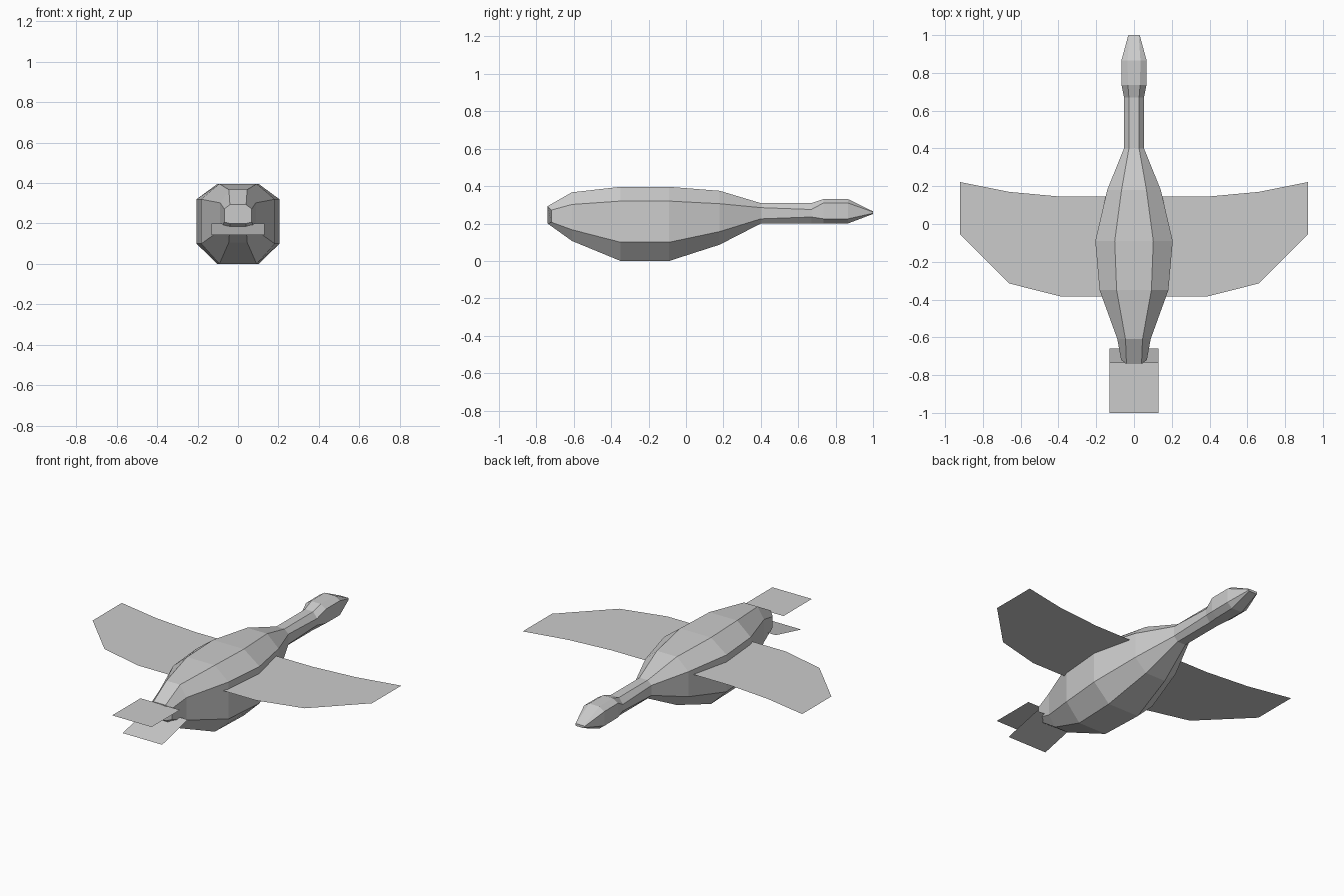
import bpy
import bmesh

cube = bpy.data.objects.get("Cube")
if cube:
    bpy.data.objects.remove(cube, do_unlink=True)

grey = bpy.data.materials.new("plain grey")
grey.use_nodes = True
colour = (0.6, 0.6, 0.6, 1)
grey.diffuse_color = colour
grey.node_tree.nodes["Principled BSDF"].inputs["Base Color"].default_value = colour


def finish(name, bm, closed=False):
    if closed:
        bmesh.ops.recalc_face_normals(bm, faces=bm.faces)
    mesh = bpy.data.meshes.new(name)
    bm.to_mesh(mesh)
    bm.free()
    mesh.materials.append(grey)
    obj = bpy.data.objects.new(name, mesh)
    bpy.context.collection.objects.link(obj)
    return obj


def bridge(bm, ring_a, ring_b):
    n = len(ring_a)
    for i in range(n):
        j = (i + 1) % n
        bm.faces.new((ring_a[i], ring_a[j], ring_b[j], ring_b[i]))


def octagon(bm, y, inner, outer, bottom, low, high, top, side_shift=0):
    half = [(inner, y, bottom), (outer, y + side_shift, low),
            (outer, y + side_shift, high), (inner, y, top)]
    other = [(-x, yy, z) for x, yy, z in reversed(half)]
    return [bm.verts.new(p) for p in half + other]


# Body, neck and head: one eight-sided loft from tail to beak
# y, inner half width, outer half width, bottom, low side, high side, top
SECTIONS = [
    (-.74, .04, .068, .2, .207, .272, .293, .02),
    (-.61, .045, .088, .107, .167, .302, .367),
    (-.35, .092, .182, 0, .1, .32, .396),
    (-.09, .102, .205, 0, .1, .32, .396),
    (.18, .066, .142, .087, .157, .306, .375),
    (.4, .027, .053, .2, .225, .285, .309),
    (.67, .027, .053, .2, .235, .275, .309),
    (.735, .032, .066, .2, .225, .31, .331),
    (.865, .034, .067, .2, .225, .31, .331),
    (1, .025, .03, .251, .255, .262, .265),
]
bm = bmesh.new()
rings = [octagon(bm, *s) for s in SECTIONS]
for a, b in zip(rings, rings[1:]):
    bridge(bm, a, b)
bm.faces.new(rings[0])
bm.faces.new(rings[-1])
finish("bird_body", bm, closed=True)

# Wings: thin flat sheets given as x, trailing y, leading y
WING = [(.1, -.383, .145), (.39, -.383, .145), (.66, -.315, .17), (.922, -.053, .222)]
for name, side in (("left_wing", 1), ("right_wing", -1)):
    bm = bmesh.new()
    pairs = [[bm.verts.new((side * x, y, .278)) for y in (back, lead)]
             for x, back, lead in WING]
    for (a, b), (c, d) in zip(pairs, pairs[1:]):
        bm.faces.new((a, c, d, b) if side > 0 else (a, b, d, c))
    finish(name, bm)


# Tail feathers and feet: flat rectangular sheets
def sheet(name, y0, z0, y1, z1, w=.13):
    bm = bmesh.new()
    bm.faces.new([bm.verts.new(p) for p in
                  ((-w, y0, z0), (w, y0, z0), (w, y1, z1), (-w, y1, z1))])
    finish(name, bm)


sheet("tail_feathers", -1, .286, -.733, .286)
sheet("trailing_feet", -.9, .142, -.66, .2)
